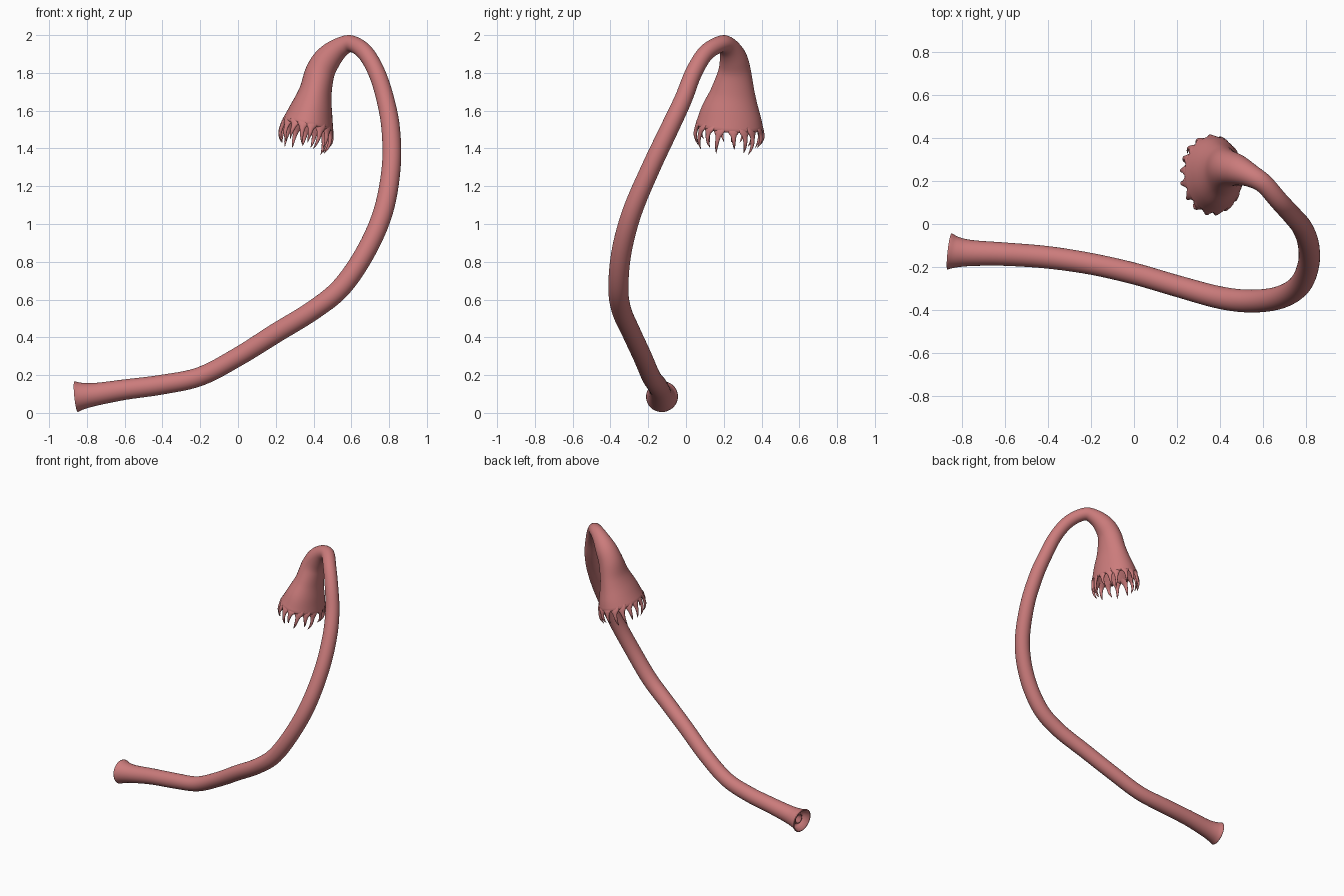
import bpy, bmesh, math, random
from mathutils import Vector

if "Cube" in bpy.data.objects:
    bpy.data.objects.remove(bpy.data.objects["Cube"])

random.seed(4)
mat = bpy.data.materials.new("flesh")
mat.diffuse_color = (0.60, 0.20, 0.20, 1)
mat.use_nodes = True
mat.node_tree.nodes["Principled BSDF"].inputs["Base Color"].default_value = mat.diffuse_color


def spline(pts, steps):
    """Catmull-Rom through tuples of any length."""
    P = [Vector(p) for p in pts]
    P = [P[0] * 2 - P[1]] + P + [P[-1] * 2 - P[-2]]
    out = []
    for i in range(1, len(P) - 2):
        a, b, c, d = P[i - 1:i + 3]
        for s in range(steps):
            t = s / steps
            out.append(0.5 * (2 * b + (c - a) * t + (2 * a - 5 * b + 4 * c - d) * t * t
                              + (3 * b - a - 3 * c + d) * t ** 3))
    return out + [P[-2]]


def sweep(bm, pts, steps, sides, ref, caps=False, turns=None):
    """Skin elliptical rings (x, y, z, radius along ref, radius across)."""
    path = spline(pts, steps)
    rings = []
    for i, p in enumerate(path):
        a, b = path[max(i - 1, 0)], path[min(i + 1, len(path) - 1)]
        t = (Vector(b[:3]) - Vector(a[:3])).normalized()
        u = (ref - t * ref.dot(t)).normalized()
        v = t.cross(u)
        rings.append([bm.verts.new(Vector(p[:3]) + u * p[3] * math.cos(k * math.tau / sides)
                                   + v * p[4] * math.sin(k * math.tau / sides))
                      for k in range(sides)])
    skin(bm, rings)
    if caps:
        bm.faces.new(rings[-1])
    return rings, u, v, t


def skin(bm, rings):
    n = len(rings[0])
    for r, q in zip(rings, rings[1:]):
        for k in range(n):
            bm.faces.new((r[k], r[(k + 1) % n], q[(k + 1) % n], q[k]))


def finish(bm, name):
    bmesh.ops.recalc_face_normals(bm, faces=bm.faces)
    me = bpy.data.meshes.new(name)
    bm.to_mesh(me)
    bm.free()
    me.materials.append(mat)
    me.shade_smooth()
    ob = bpy.data.objects.new(name, me)
    bpy.context.collection.objects.link(ob)
    return ob


# Stalk and bell in one sweep
Y = Vector((0, 1, 0))
stalk = [(-.857, -.127, .086, .085, .082), (-.82, -.131, .09, .071, .07),
         (-.75, -.135, .099, .06, .06), (-.6, -.14, .123, .054, .054),
         (-.4, -.155, .15, .052, .052), (-.2, -.185, .193, .05, .05),
         (0, -.23, .297, .05, .05), (.2, -.288, .422, .05, .052),
         (.4, -.342, .545, .052, .052), (.55, -.358, .668, .053, .053),
         (.68, -.34, .86, .053, .052), (.77, -.283, 1.07, .052, .052),
         (.811, -.185, 1.3, .05, .05), (.809, -.09, 1.5, .049, .049),
         (.78, -.015, 1.66, .047, .047), (.735, .04, 1.8, .045, .045),
         (.675, .105, 1.905, .044, .044), (.605, .185, 1.953, .045, .044),
         (.545, .223, 1.937, .053, .053), (.48, .25, 1.88, .072, .07),
         (.435, .257, 1.805, .088, .078), (.41, .248, 1.7, .118, .087),
         (.387, .236, 1.6, .156, .115), (.37, .23, 1.525, .178, .138)]
bm = bmesh.new()
rings, u, v, t = sweep(bm, stalk, 6, 48, Y)
mouth = Vector(stalk[-1][:3])


def ellipse(c, ru, rv, a):
    return c + u * ru * math.cos(a) + v * rv * math.sin(a)


# Rolled lip and inner funnel of the bell
lip = [rings[-1]]
for ru, rv, d in [(.176, .136, .012), (.166, .126, .014), (.155, .114, -.005), (.135, .095, -.07),
                  (.1, .07, -.16), (.07, .06, -.26), (.03, .03, -.3)]:
    c = mouth + t * d + (Vector((.012, .02, 0)) * (-d / .26) if d < 0 else Vector())
    lip.append([bm.verts.new(ellipse(c, ru, rv, k * math.tau / 48)) for k in range(48)])
skin(bm, lip)
bm.faces.new(lip[-1])

# Hollow base with a stepped socket
base = [rings[0]]
ax = Vector((1, -.1, .1)).normalized()
for s, d in [(.9, .0), (.75, .04), (.5, .06), (.42, .03), (.34, .03), (.3, .12)]:
    c = Vector(stalk[0][:3])
    base.append([bm.verts.new(c + (r.co - c) * s + ax * d) for r in rings[0]])
skin(bm, base)
bm.faces.new(base[-1])
finish(bm, "stalk_and_bell")

# Fringe of tapering fingers with broad webbed roots around the mouth
bm = bmesh.new()
count = 17
for i in range(count):
    a = (i + random.uniform(-.15, .15)) * math.tau / count
    root = ellipse(mouth, .168, .128, a)
    out = (root - mouth).normalized()
    tang = t.cross(out).normalized()
    L = random.uniform(.1, .14)
    sway = tang * random.uniform(-.02, .02)
    prof = [(-.1, .036, .009, -.008), (.1, .03, .011, .002), (.28, .016, .01, .008),
            (.55, .010, .009, .012), (.8, .006, .006, .006), (1, .001, .001, -.006)]
    pts = []
    for f, w, h, o in prof:
        p = root + (t * .8 + Vector((0, 0, -.2))) * L * f + out * o + sway * f * f
        pts.append((*p, w, h))
    sweep(bm, pts, 3, 12, tang, True)
finish(bm, "fringe_fingers")
